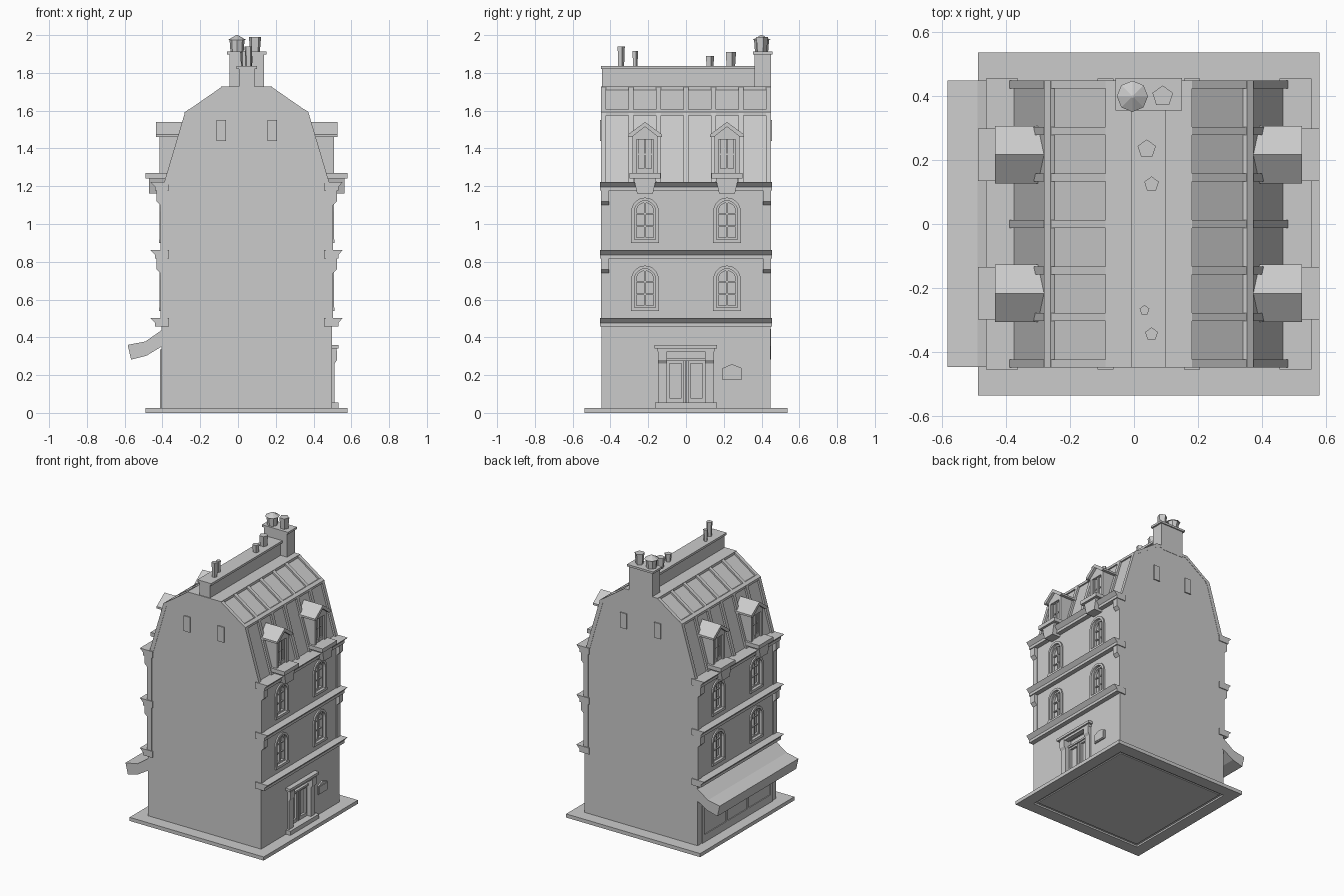
import bpy, bmesh, math
from mathutils import Vector

C = 0.046            # x of the building's symmetry plane; u = distance from it
D = (-0.217, 0.217)  # window bay centres along y

# ---- helpers: a solid is (polygon, extrusion vector) ----
def along_y(pts, y0, y1):
    return [Vector((u, y0, z)) for u, z in pts], Vector((0, y1 - y0, 0))

def along_x(pts, u0, u1):
    return [Vector((u0, y, z)) for y, z in pts], Vector((u1 - u0, 0, 0))

def box(u0, u1, y0, y1, z0, z1):
    return along_y([(u0, z0), (u1, z0), (u1, z1), (u0, z1)], y0, y1)

def part(name, solids, sides=(1, -1)):
    bm = bmesh.new()
    for s in sides:
        for pts, vec in solids:
            f = Vector((s, 1, 1))
            face = bm.faces.new([bm.verts.new(p * f) for p in pts])
            ext = bmesh.ops.extrude_face_region(bm, geom=[face], use_keep_orig=True)
            vs = [g for g in ext["geom"] if isinstance(g, bmesh.types.BMVert)]
            bmesh.ops.translate(bm, verts=vs, vec=vec * f)
    bmesh.ops.recalc_face_normals(bm, faces=bm.faces)
    me = bpy.data.meshes.new(name)
    bm.to_mesh(me)
    bm.free()
    ob = bpy.data.objects.new(name, me)
    ob.location.x = C
    bpy.context.collection.objects.link(ob)
    return ob

def arc(y, r, z0, top, n=10):
    c = top - r
    a = [math.pi * i / n for i in range(n + 1)]
    return [(y + r, z0)] + [(y + r * math.cos(t), c + r * math.sin(t)) for t in a] + [(y - r, z0)]

def ring(y, r_out, r_in, z0, top):
    return arc(y, r_out, z0, top) + arc(y, r_in, z0, top - (r_out - r_in))[::-1]

def cut(ob, cutter):
    m = ob.modifiers.new("cut", 'BOOLEAN')
    m.object, m.operation, m.solver = cutter, 'DIFFERENCE', 'EXACT'
    bpy.context.view_layer.update()
    me = bpy.data.meshes.new_from_object(ob.evaluated_get(bpy.context.evaluated_depsgraph_get()))
    ob.modifiers.clear()
    ob.data = me
    bpy.data.objects.remove(cutter)

# ---- ground slab with recessed underside ----
slab = part("ground_slab", [box(-0.535, 0.535, -0.537, 0.537, 0, 0.026)], (1,))
well = part("slab_cutter", [box(-0.45, 0.45, -0.45, 0.45, -0.02, 0.012)], (1,))
cut(slab, well)
part("slab_inner_floor", [box(-0.43, 0.43, -0.43, 0.43, 0.005, 0.014)], (1,))

# ---- main body with mansard outline and window/door recesses ----
half = [(0.452, 0.02), (0.452, 1.2), (0.428, 1.2), (0.314, 1.587), (0.125, 1.716)]
body = part("house_body", [along_y(half + [(-u, z) for u, z in half[::-1]], -0.448, 0.448)], (1,))
floors = [0.545, 0.905]
holes = [along_x(arc(y, 0.056, z + 0.012, z + 0.218), 0.425, 0.5) for y in D for z in floors]
cut(body, part("window_cutter", holes))
cut(body, part("door_cutter", [box(0.42, 0.5, -0.1, 0.1, 0.05, 0.335)], (1,)))

# ---- arched windows ----
surround, sash = [], []
for y in D:
    for z in floors:
        surround += [along_x(ring(y, 0.073, 0.056, z, z + 0.235), 0.445, 0.462),
                     box(0.445, 0.464, y - 0.073, y + 0.073, z - 0.006, z + 0.012)]
        sash += [along_x(ring(y, 0.057, 0.045, z + 0.012, z + 0.219), 0.42, 0.443),
                 box(0.42, 0.443, y - 0.05, y + 0.05, z + 0.012, z + 0.024),
                 box(0.42, 0.44, y - 0.006, y + 0.006, z + 0.012, z + 0.21)]
        sash += [box(0.42, 0.436, y - 0.05, y + 0.05, z + h, z + h + 0.007) for h in (0.08, 0.145)]
part("window_surround", surround)
part("window_sash", sash)

# ---- storey bands, corner pilasters and their capitals ----
part("storey_band", [along_y([(0.41, z), (0.485, z), (0.485, z + 0.02), (0.51, z + 0.046), (0.41, z + 0.046)],
                             -0.456, 0.456) for z in (0.457, 0.817, 1.177)])
corner = []
for a, b in ((-0.45, -0.408), (0.408, 0.45)):
    for z0, z1 in ((0.5, 0.82), (0.86, 1.18)):
        corner += [box(0.42, 0.457, a, b, z0, z1),
                   along_y([(0.42, z1 - 0.08), (0.457, z1 - 0.08), (0.478, z1 - 0.06), (0.478, z1), (0.42, z1)], a, b)]
part("corner_pilaster", corner)

# ---- roof seams and trims ----
seams = []
for i in range(7):
    y = -0.437 + 0.437 * i / 3
    a, b = y - 0.013, y + 0.013
    seams += [along_y([(0.41, 1.21), (0.44, 1.21), (0.327, 1.59), (0.30, 1.59)], a, b),
              along_y([(0.30, 1.585), (0.325, 1.592), (0.135, 1.724), (0.11, 1.715)], a, b)]
part("roof_seam", seams)
part("roof_break_trim", [along_y([(0.295, 1.575), (0.328, 1.575), (0.328, 1.592), (0.308, 1.606), (0.295, 1.6)],
                                 -0.45, 0.45)])
part("roof_crown", [box(-0.135, 0.135, -0.45, 0.45, 1.708, 1.727)], (1,))
part("gable_anchor", [box(0.11, 0.16, a, b, 1.44, 1.55) for a, b in ((-0.456, -0.44), (0.44, 0.456))])

# ---- dormers ----
d_body, d_frame, d_roof, d_sill = [], [], [], []
for y in D:
    d_body.append(along_x([(y - 0.06, 1.24), (y + 0.06, 1.24), (y + 0.06, 1.46), (y, 1.51), (y - 0.06, 1.46)], 0.30, 0.44))
    for s in (-1, 1):
        p, q = sorted((y + s * 0.066, y + s * 0.046))
        d_frame.append(box(0.35, 0.462, p, q, 1.26, 1.465))
        p, q = sorted((y + s * 0.044, y + s * 0.034))
        d_frame.append(box(0.43, 0.45, p, q, 1.27, 1.45))
    d_frame += [box(0.43, 0.452, y - 0.006, y + 0.006, 1.27, 1.455),
                box(0.43, 0.45, y - 0.05, y + 0.05, 1.27, 1.295),
                box(0.43, 0.446, y - 0.05, y + 0.05, 1.365, 1.373),
                along_x([(y - 0.066, 1.448), (y + 0.066, 1.448), (y + 0.066, 1.47), (y, 1.52), (y - 0.066, 1.47)], 0.33, 0.462)]
    d_roof.append(along_x([(y - 0.09, 1.46), (y - 0.09, 1.474), (y, 1.54), (y + 0.09, 1.474), (y + 0.09, 1.46),
                           (y + 0.07, 1.46), (y, 1.515), (y - 0.07, 1.46)], 0.31, 0.481))
    d_sill += [box(0.40, 0.535, y - 0.082, y + 0.082, 1.242, 1.27),
               along_x([(y - 0.042, 1.162), (y + 0.042, 1.162), (y + 0.06, 1.242), (y - 0.06, 1.242)], 0.42, 0.518)]
part("dormer_body", d_body)
part("dormer_frame", d_frame)
part("dormer_roof", d_roof)
part("dormer_sill", d_sill)

# ---- entrance door on the right side ----
door = [box(0.44, 0.487, -0.168, 0.165, 0.342, 0.36), box(0.44, 0.475, -0.15, 0.15, 0.325, 0.342),
        box(0.41, 0.487, -0.165, 0.165, 0.02, 0.056)]
for s in (-1, 1):
    a, b = sorted((s * 0.147, s * 0.1))
    door += [box(0.44, 0.466, a, b, 0.05, 0.335),
             along_y([(0.44, 0.262), (0.466, 0.262), (0.478, 0.28), (0.478, 0.33), (0.44, 0.33)], a, b)]
part("door_surround", door, (1,))
leaf = [box(0.41, 0.446, -0.1, 0.1, 0.275, 0.288), box(0.41, 0.436, -0.006, 0.006, 0.05, 0.28)]
for s in (-1, 1):
    for p, q in ((0.014, 0.024), (0.088, 0.1)):
        a, b = sorted((s * p, s * q))
        leaf.append(box(0.41, 0.436, a, b, 0.05, 0.28))
    a, b = sorted((s * 0.014, s * 0.1))
    leaf += [box(0.41, 0.436, a, b, 0.055, 0.08), box(0.41, 0.436, a, b, 0.262, 0.28)]
part("door_leaf", leaf, (1,))

# ---- small wall box beside the door ----
part("wall_box", [along_x([(0.193, 0.175), (0.295, 0.175), (0.295, 0.237), (0.244, 0.258), (0.193, 0.237)], 0.44, 0.462),
                  box(0.46, 0.466, 0.2, 0.288, 0.182, 0.232)], (1,))

# ---- awning and shallow shopfront on the left side ----
part("awning", [along_y([(0.44, 0.445), (0.452, 0.437), (0.536, 0.378), (0.63, 0.36), (0.612, 0.282),
                         (0.53, 0.303), (0.452, 0.35), (0.44, 0.355)], -0.448, 0.45)], (-1,))
shop = [box(0.44, 0.458, -0.4, 0.4, 0.02, 0.08), box(0.44, 0.458, -0.4, 0.4, 0.31, 0.335)]
shop += [box(0.44, 0.458, y - 0.012, y + 0.012, 0.02, 0.33) for y in (-0.388, -0.12, 0.12, 0.388)]
part("shopfront_frame", shop, (-1,))

# ---- ridge wall and chimney ----
part("ridge_wall", [box(-0.041, 0.041, -0.445, 0.4, 1.71, 1.825), box(-0.055, 0.055, -0.45, 0.37, 1.82, 1.836)], (1,))
part("chimney_stack", [box(-0.092, 0.092, 0.362, 0.45, 1.7, 1.9), box(-0.104, 0.104, 0.355, 0.458, 1.897, 1.912)], (1,))

# ---- chimney pots ----
def pot(name, x, y, z0, z1, r0, r1, n):
    bm = bmesh.new()
    bmesh.ops.create_cone(bm, cap_ends=True, segments=n, radius1=r0, radius2=r1, depth=z1 - z0)
    me = bpy.data.meshes.new(name)
    bm.to_mesh(me)
    bm.free()
    ob = bpy.data.objects.new(name, me)
    ob.location = (x, y, (z0 + z1) / 2)
    bpy.context.collection.objects.link(ob)

for x, y, z, r in ((0.04, 0.235, 1.91, 0.03), (0.055, 0.125, 1.89, 0.024),
                   (0.033, -0.27, 1.917, 0.016), (0.055, -0.345, 1.94, 0.021)):
    pot("ridge_pot", x, y, 1.82, z, r * 0.8, r, 5)
pot("stack_pot", 0.09, 0.4, 1.9, 1.99, 0.026, 0.034, 5)
pot("capped_pot", -0.005, 0.4, 1.9, 1.978, 0.034, 0.04, 8)
pot("pot_cap", -0.005, 0.4, 1.974, 2.0, 0.049, 0.004, 8)
